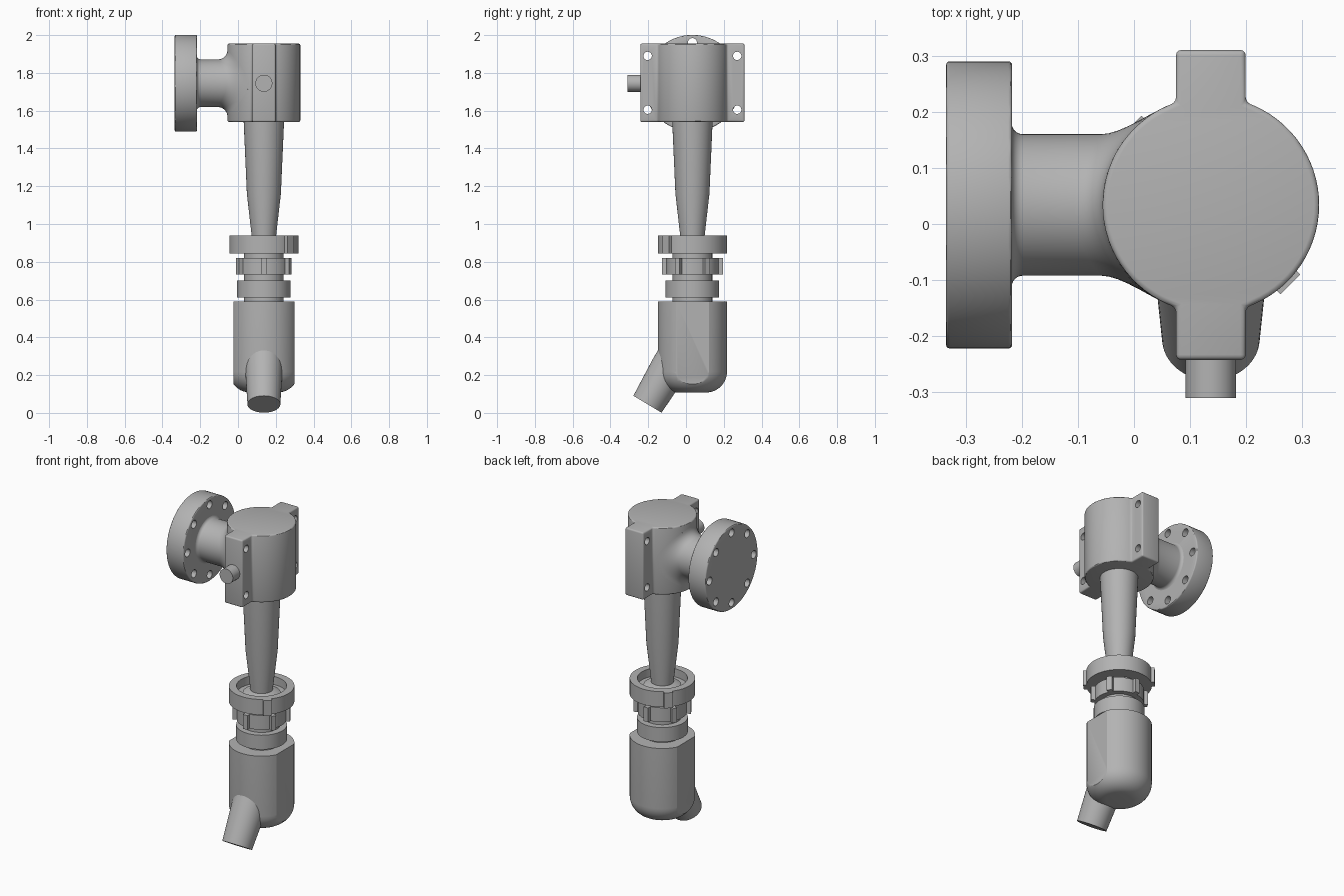
import bpy, bmesh
from math import sin, cos, pi, sqrt, atan2, radians
from mathutils import Matrix, Vector

if "Cube" in bpy.data.objects:
    bpy.data.objects.remove(bpy.data.objects["Cube"], do_unlink=True)

CX, CY = 0.137, 0.034      # main vertical axis
PORT_Z = 1.745             # height of the side pipe
HEAD_R, PIPE_R = 0.193, 0.126
FLANGE_X = -0.217
SEGS = 64

steel = bpy.data.materials.new("plain grey steel")
steel.use_nodes = True
GREY = (0.45, 0.45, 0.45, 1)
steel.diffuse_color = GREY
steel.node_tree.nodes["Principled BSDF"].inputs["Base Color"].default_value = GREY


def make(name, bm, matrix=Matrix()):
    bmesh.ops.recalc_face_normals(bm, faces=bm.faces)
    mesh = bpy.data.meshes.new(name)
    bm.to_mesh(mesh)
    bm.free()
    mesh.transform(matrix)
    mesh.materials.append(steel)
    ob = bpy.data.objects.new(name, mesh)
    bpy.context.collection.objects.link(ob)
    return ob


def loft(name, rings, matrix=Matrix()):
    """Skin a list of closed point rings and cap both ends."""
    bm = bmesh.new()
    loops = [[bm.verts.new(p) for p in ring] for ring in rings]
    n = len(loops[0])
    for a, b in zip(loops, loops[1:]):
        for i in range(n):
            j = (i + 1) % n
            bm.faces.new((a[i], a[j], b[j], b[i]))
    bm.faces.new(loops[0])
    bm.faces.new(loops[-1])
    return make(name, bm, matrix)


def lathe(name, profile, matrix):
    """Turn (radius, height) pairs around the local z axis."""
    angles = [2 * pi * i / SEGS for i in range(SEGS)]
    return loft(name, [[(r * cos(a), r * sin(a), z) for a in angles]
                       for r, z in profile], matrix)


def box(name, size, matrix):
    bm = bmesh.new()
    bmesh.ops.create_cube(bm, size=1)
    bmesh.ops.scale(bm, vec=size, verts=bm.verts)
    return make(name, bm, matrix)


def apply(ob, kind, **settings):
    bpy.context.view_layer.objects.active = ob
    mod = ob.modifiers.new(kind.lower(), kind)
    for key, value in settings.items():
        setattr(mod, key, value)
    bpy.ops.object.modifier_apply(modifier=mod.name)


def bevel(ob, width):
    apply(ob, "BEVEL", width=width, segments=3, limit_method="ANGLE",
          angle_limit=radians(30))


def cut(ob, tools, operation="DIFFERENCE"):
    for tool in tools:
        tool.hide_render = True
        apply(ob, "BOOLEAN", object=tool, operation=operation, solver="EXACT")
        bpy.data.objects.remove(tool, do_unlink=True)


AXIS = Matrix.Translation((CX, CY, 0))
ALONG_X = Matrix.Rotation(pi / 2, 4, "Y")


def drill(x, y, z, r, length):
    return lathe("drill", [(r, -length / 2), (r, length / 2)],
                 Matrix.Translation((x, y, z)) @ ALONG_X)


# Valve head: round housing with a flat lug front and back
half, reach = 0.062, 0.276
a = atan2(sqrt(HEAD_R ** 2 - half ** 2), half)
outline = []
for turn in (0, pi):
    s = cos(turn)
    arc = [turn - a + 2 * a * i / 30 for i in range(31)]
    outline += [(HEAD_R * cos(t), HEAD_R * sin(t)) for t in arc]
    outline += [(s * half, s * reach), (-s * half, s * reach)]
head = loft("valve_head", [[(x, y, z) for x, y in outline] for z in (1.54, 1.955)], AXIS)
bevel(head, 0.009)
cut(head, [drill(CX, CY + side * 0.237, z, 0.022, 0.4)
           for side in (-1, 1) for z in (1.605, 1.89)])

# Small round plug on the front lug
lathe("front_plug", [(0.045, 0), (0.045, 0.09)],
      Matrix.Translation((CX, -0.22, PORT_Z)) @ Matrix.Rotation(pi / 2, 4, "X"))

# Bolted side flange
flange = lathe("side_flange", [(0.256, -0.335), (0.256, FLANGE_X)],
               Matrix.Translation((0, CY, PORT_Z)) @ ALONG_X)
bevel(flange, 0.007)
cut(flange, [drill(-0.276, CY + 0.215 * sin(k * pi / 4),
                   PORT_Z + 0.215 * cos(k * pi / 4), 0.024, 0.3) for k in range(8)])


# Side pipe, filleted to the flange and saddled onto the round head
def pipe_ring(radius, x_of):
    ring = []
    for i in range(SEGS):
        t = 2 * pi * i / SEGS
        y = radius * cos(t)
        ring.append((x_of(y), y, radius * sin(t)))
    return ring


def saddle(y):
    return CX - sqrt(HEAD_R ** 2 - y ** 2)


steps = [i * pi / 12 for i in range(7)]
small, large = 0.02, 0.05
rings = [pipe_ring(PIPE_R + small * (1 - sin(t)),
                   lambda y, t=t: FLANGE_X - 0.001 + small * (1 - cos(t))) for t in steps]
rings += [pipe_ring(PIPE_R + large * (1 - cos(t)),
                    lambda y, t=t: saddle(y) - large * (1 - sin(t))) for t in steps]
rings.append(pipe_ring(PIPE_R, lambda y: CX))
loft("side_pipe", rings, Matrix.Translation((0, CY, PORT_Z)))

# Tapered column below the head
lathe("column", [(0.06, 0.88), (0.066, 0.95), (0.09, 1.16), (0.107, 1.545)], AXIS)

# Hollow coupling ring with two driving lugs
lathe("coupling_ring", [(0.1, 0.845), (0.183, 0.845), (0.183, 0.94), (0.14, 0.94),
                        (0.14, 0.89), (0.1, 0.89)], AXIS)
for angle in (-pi / 4, 3 * pi / 4):
    box("coupling_lug", (0.04, 0.05, 0.095),
        AXIS @ Matrix.Rotation(angle, 4, "Z") @ Matrix.Translation((0.18, 0, 0.8925)))

# Stacked spindle: inner tube and lower collar
lathe("inner_tube", [(0.105, 0.58), (0.105, 0.9), (0.064, 0.92)], AXIS)
lathe("lower_collar", [(0.142, 0.612), (0.142, 0.7)], AXIS)

# Ribbed nut
lathe("ribbed_nut", [(0.138, 0.732), (0.138, 0.82)], AXIS)
for k in range(6):
    box("nut_rib", (0.05, 0.03, 0.088),
        AXIS @ Matrix.Rotation(pi / 6 + k * pi / 3, 4, "Z")
        @ Matrix.Translation((0.136, 0, 0.776)))

# Lower body: rounded bottom, flattened left and right
body_r, base, corner = 0.183, 0.108, 0.11
profile = [(body_r - corner + corner * sin(t), base + corner * (1 - cos(t)))
           for t in [i * pi / 20 for i in range(11)]]
body = lathe("lower_body", profile + [(body_r, 0.59)], AXIS)
cut(body, [box("side_trim", (0.322, 0.6, 1),
               AXIS @ Matrix.Translation((0, 0, 0.4)))], "INTERSECT")

# Angled outlet spout
lathe("outlet_spout", [(0.087, 0), (0.099, 0.22), (0.1, 0.33)],
      Matrix.Translation((CX, -0.204, 0.046)) @ Matrix.Rotation(radians(-31), 4, "X"))

# Smooth shading with crisp edges
bpy.ops.object.select_all(action="DESELECT")
for ob in bpy.context.scene.objects:
    if ob.type == "MESH":
        ob.select_set(True)
        bpy.context.view_layer.objects.active = ob
bpy.ops.object.shade_smooth_by_angle(angle=radians(30))
